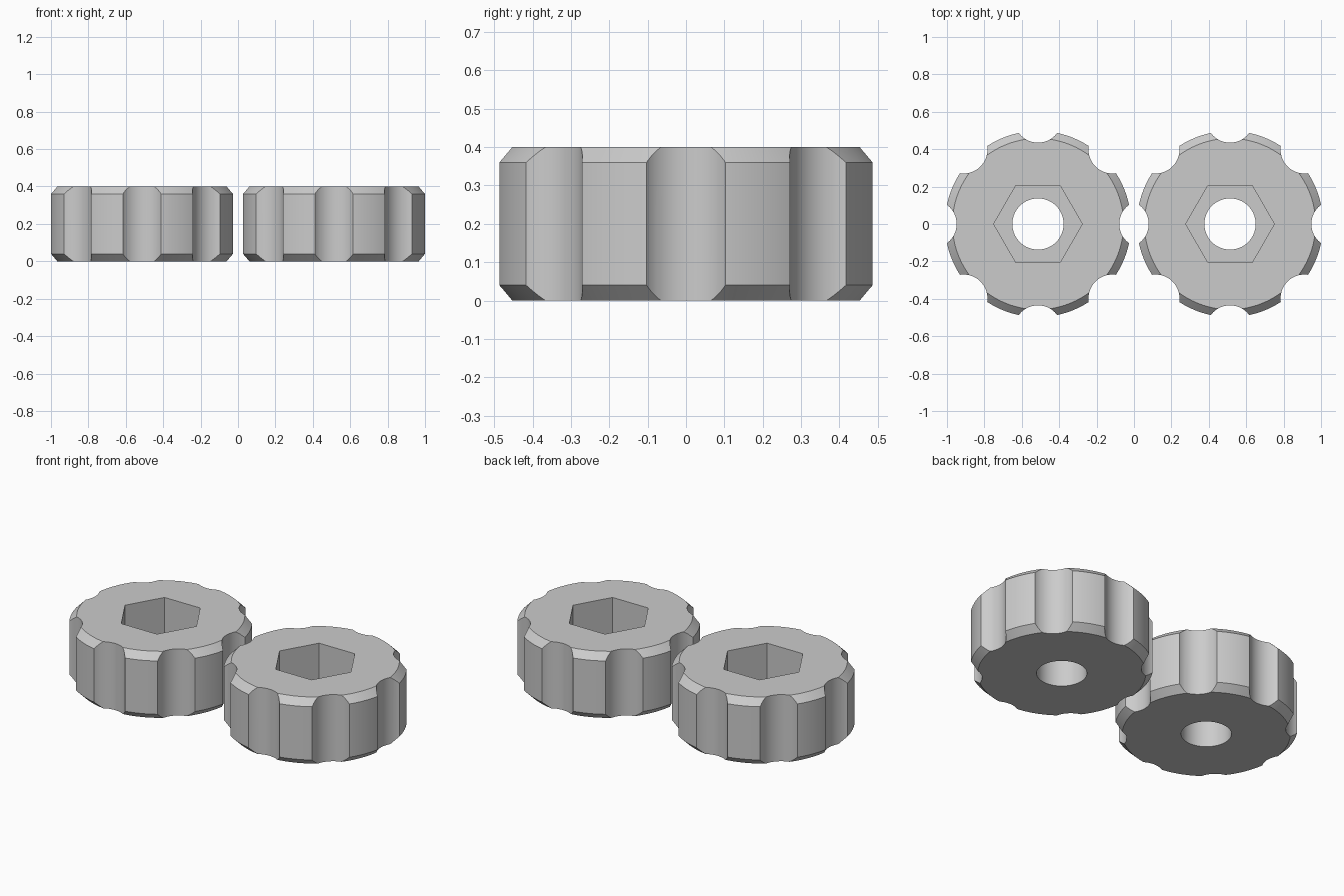
import bpy, bmesh, math
from mathutils import Matrix

if "Cube" in bpy.data.objects:
    bpy.data.objects.remove(bpy.data.objects["Cube"])

H, R, CH = 0.40, 0.4975, 0.04      # height, outer radius, chamfer
HOLE_R, HEX_R, HEX_DEPTH = 0.137, 0.237, 0.228
NOTCH_R, NOTCH_C = 0.128, 0.563    # notch radius, distance of its axis from centre

grey = bpy.data.materials.new("plain grey")
grey.diffuse_color = (0.6, 0.6, 0.6, 1)
grey.use_nodes = True
grey.node_tree.nodes["Principled BSDF"].inputs["Base Color"].default_value = grey.diffuse_color


def make_object(name, bm):
    bmesh.ops.recalc_face_normals(bm, faces=bm.faces)
    mesh = bpy.data.meshes.new(name)
    bm.to_mesh(mesh)
    bm.free()
    mesh.materials.append(grey)
    ob = bpy.data.objects.new(name, mesh)
    bpy.context.collection.objects.link(ob)
    return ob


def prism(bm, sides, r, z0, z1, x=0, y=0):
    bmesh.ops.create_cone(bm, cap_ends=True, segments=sides, radius1=r, radius2=r, depth=z1 - z0,
                          matrix=Matrix.Translation((x, y, (z0 + z1) / 2)))


def knob_blank(name, segments=128):
    # round body with chamfered top and bottom rims
    bm = bmesh.new()
    rings = []
    for r, z in ((R - CH, 0), (R, CH), (R, H - CH), (R - CH, H)):
        rings.append([bm.verts.new((r * math.cos(a), r * math.sin(a), z))
                      for a in (2 * math.pi * (i + 0.5) / segments for i in range(segments))])
    for low, high in zip(rings, rings[1:]):
        for i in range(segments):
            j = (i + 1) % segments
            bm.faces.new((low[i], low[j], high[j], high[i]))
    bm.faces.new(rings[0])
    bm.faces.new(rings[-1])
    return make_object(name, bm)


def cut(ob, cutter):
    cutter.hide_render = True
    mod = ob.modifiers.new("cut", 'BOOLEAN')
    mod.operation, mod.solver, mod.object = 'DIFFERENCE', 'EXACT', cutter
    bpy.context.view_layer.objects.active = ob
    bpy.ops.object.modifier_apply(modifier=mod.name)
    bpy.data.objects.remove(cutter)


left = knob_blank("left_knob")

# eight finger notches around the rim
bm = bmesh.new()
for k in range(8):
    a = k * math.pi / 4
    prism(bm, 64, NOTCH_R, -0.1, H + 0.1, NOTCH_C * math.cos(a), NOTCH_C * math.sin(a))
cut(left, make_object("notch_cutter", bm))

# through hole
bm = bmesh.new()
prism(bm, 64, HOLE_R, -0.1, H + 0.1)
cut(left, make_object("hole_cutter", bm))

# hexagonal nut pocket, corners pointing along x
bm = bmesh.new()
prism(bm, 6, HEX_R, H - HEX_DEPTH, H + 0.1)
bmesh.ops.rotate(bm, verts=bm.verts, matrix=Matrix.Rotation(math.pi / 2, 3, 'Z'))
cut(left, make_object("pocket_cutter", bm))

bpy.ops.object.select_all(action='DESELECT')
left.select_set(True)
bpy.context.view_layer.objects.active = left
bpy.ops.object.shade_smooth_by_angle(angle=math.radians(25))

# second knob
right = left.copy()
right.data = left.data.copy()
right.name = "right_knob"
bpy.context.collection.objects.link(right)
left.location.x, right.location.x = -0.5134, 0.5134
